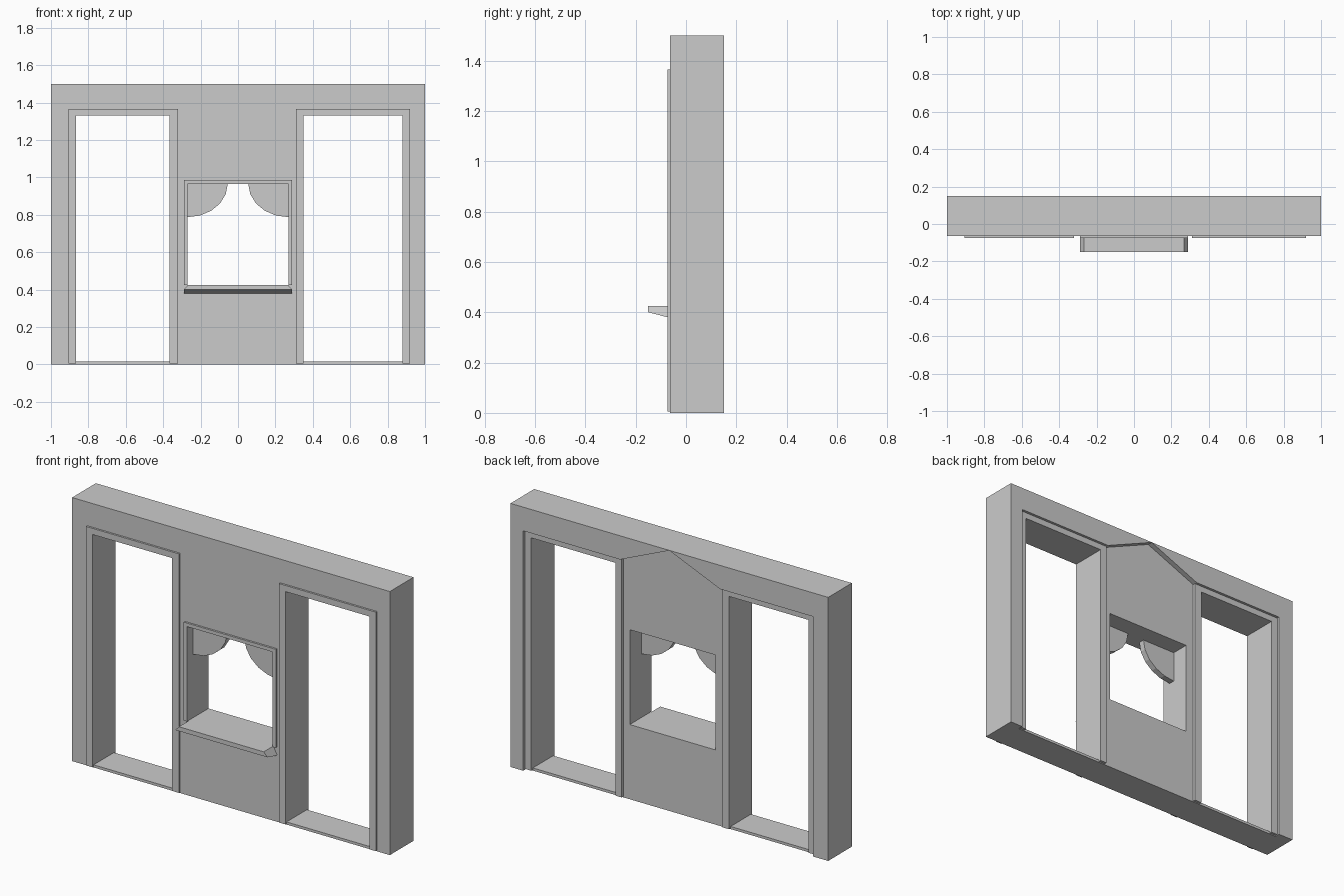
import bpy, bmesh, math

if "Cube" in bpy.data.objects:
    bpy.data.objects.remove(bpy.data.objects["Cube"])

FRONT, BACK, RECESS = -0.063, 0.15, 0.12


def prism(name, pts, y0, y1):
    """Extrude an x-z outline from y0 to y1."""
    bm = bmesh.new()
    a = [bm.verts.new((x, y0, z)) for x, z in pts]
    b = [bm.verts.new((x, y1, z)) for x, z in pts]
    bm.faces.new(a)
    bm.faces.new(b[::-1])
    n = len(pts)
    for i in range(n):
        j = (i + 1) % n
        bm.faces.new((a[i], b[i], b[j], a[j]))
    return finish(name, bm)


def finish(name, bm):
    bmesh.ops.recalc_face_normals(bm, faces=bm.faces[:])
    me = bpy.data.meshes.new(name)
    bm.to_mesh(me)
    bm.free()
    ob = bpy.data.objects.new(name, me)
    bpy.context.collection.objects.link(ob)
    return ob


def rect(x0, x1, z0, z1):
    return [(x0, z0), (x1, z0), (x1, z1), (x0, z1)]


def arch(outer, inner, z0, ztop, zin):
    """Three-sided casing outline around an opening."""
    (a, d), (b, c) = outer, inner
    return [(a, z0), (a, ztop), (d, ztop), (d, z0),
            (c, z0), (c, zin), (b, zin), (b, z0)]


def cut(ob, cutter):
    cutter.hide_render = True
    m = ob.modifiers.new("cut", 'BOOLEAN')
    m.operation = 'DIFFERENCE'
    m.solver = 'EXACT'
    m.object = cutter
    bpy.context.view_layer.objects.active = ob
    bpy.ops.object.modifier_apply(modifier=m.name)
    bpy.data.objects.remove(cutter, do_unlink=True)


# Wall slab
wall = prism("wall", rect(-1, 1, 0, 1.5), FRONT, BACK)

# Peaked recess on the back
cut(wall, prism("recess_cutter",
                [(-0.905, -0.1), (-0.905, 1.365), (-0.32, 1.365), (0, 1.499),
                 (0.31, 1.365), (0.92, 1.365), (0.92, -0.1)], RECESS, 0.3))

# Two doorways and their casings, front and back
doors = {"left": ((-0.905, -0.32), (-0.865, -0.365)),
         "right": ((0.31, 0.92), (0.35, 0.88))}
for side, (outer, inner) in doors.items():
    cut(wall, prism("door_cutter", rect(*inner, 0.015, 1.33), -0.4, 0.4))
    outline = arch(outer, inner, 0.005, 1.365, 1.33)
    prism(side + "_door_casing_front", outline, -0.074, FRONT)
    prism(side + "_door_casing_back", outline, RECESS, 0.135)

# Window opening and casing
cut(wall, prism("window_cutter", rect(-0.27, 0.27, 0.425, 0.965), -0.4, 0.4))
prism("window_casing", arch((-0.29, 0.29), (-0.27, 0.27), 0.425, 0.985, 0.965),
      -0.074, FRONT)

# Window sill: flared ends and sloping underside
bm = bmesh.new()
rings = []
for s in (-1, 1):
    rings.append([bm.verts.new((s * x, y, z)) for x, y, z in
                  ((0.267, FRONT, 0.425), (0.267, -0.15, 0.425),
                   (0.29, -0.15, 0.40), (0.29, -0.074, 0.38), (0.29, FRONT, 0.38))])
l, r = rings
bm.faces.new(l)
bm.faces.new(r[::-1])
for i in range(5):
    j = (i + 1) % 5
    bm.faces.new((l[i], r[i], r[j], l[j]))
finish("window_sill", bm)

# Rounded drapes in the upper window corners
for side, s in (("left", -1), ("right", 1)):
    pts = [(s * 0.27, 0.965)]
    for i in range(6):
        t = math.radians(18 * i)
        pts.append((s * (0.27 - 0.215 * math.cos(t)), 0.965 - 0.178 * math.sin(t)))
    prism(side + "_window_drape", pts, -0.02, 0.015)
